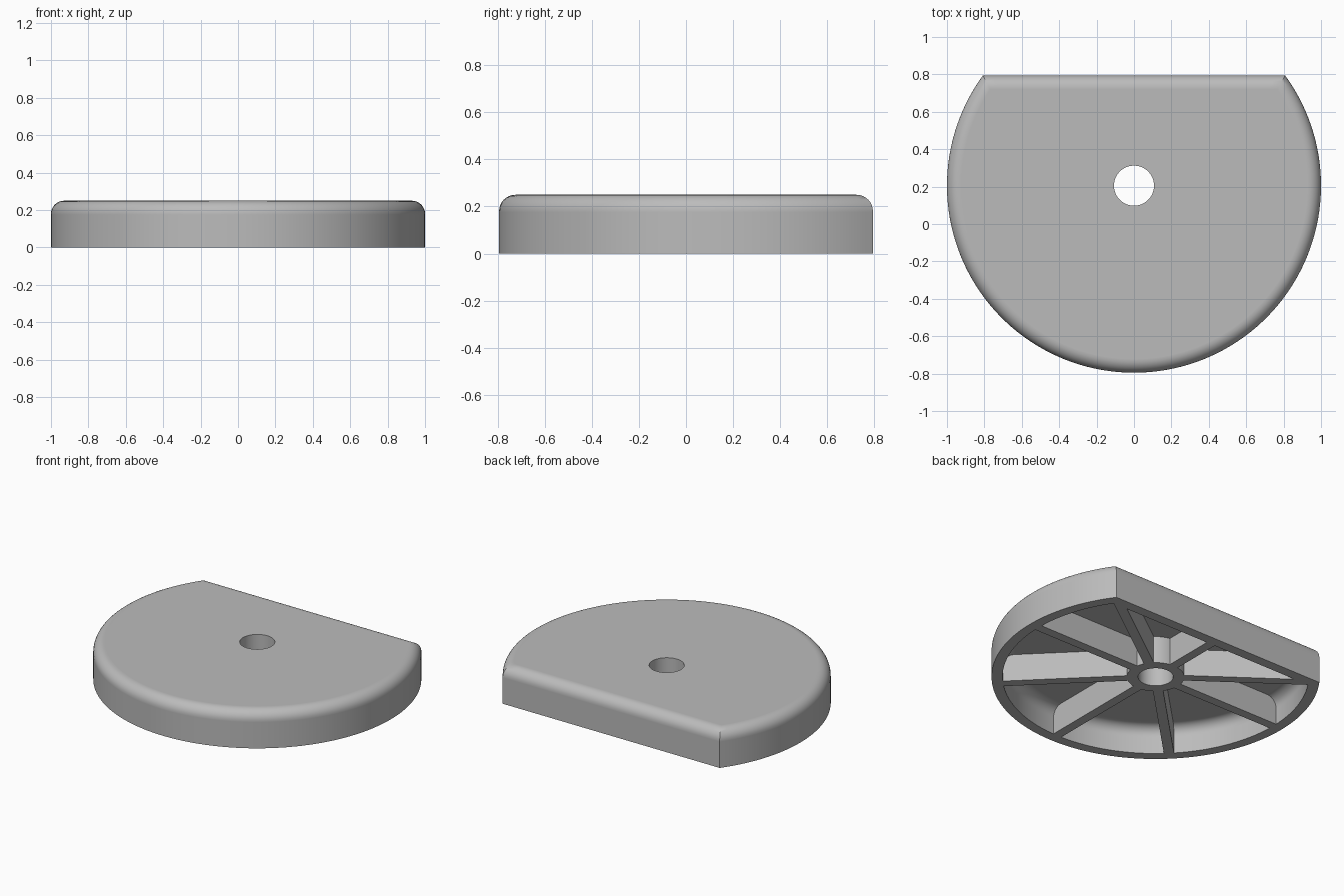
import bpy, bmesh
from math import sin, cos, asin, atan2, pi, radians
from mathutils import Matrix, Vector

cube = bpy.data.objects.get("Cube")
if cube:
    bpy.data.objects.remove(cube, do_unlink=True)

CENTRE = Vector((0, 0.205, 0))   # axis of the bore
RADIUS, FLAT = 1.0, 0.59         # round edge and distance to the flat back
HEIGHT, WALL, FILLET = 0.25, 0.067, 0.07
FLOOR = HEIGHT - WALL
BORE, HUB = 0.107, 0.175
ARC, CHORD, STEPS = 104, 32, 8

grey = bpy.data.materials.new("mid grey")
grey.use_nodes = True
grey.diffuse_color = (0.5, 0.5, 0.5, 1)
grey.node_tree.nodes["Principled BSDF"].inputs["Base Color"].default_value = (0.5, 0.5, 0.5, 1)


def finish(name, bm):
    bmesh.ops.recalc_face_normals(bm, faces=bm.faces)
    mesh = bpy.data.meshes.new(name)
    bm.to_mesh(mesh)
    bm.free()
    mesh.materials.append(grey)
    obj = bpy.data.objects.new(name, mesh)
    bpy.context.collection.objects.link(obj)
    return obj


def outline(inset, z):
    """Circle with a straight back, moved inwards by inset."""
    r, c = RADIUS - inset, FLAT - inset
    a = asin(c / r)
    x = r * cos(a)
    pts = [Vector((x - 2 * x * i / CHORD, c, z)) for i in range(CHORD)]
    for i in range(ARC):
        t = pi - a + (pi + 2 * a) * i / ARC
        pts.append(Vector((r * cos(t), r * sin(t), z)))
    return pts


def circle(r, z):
    """Ring whose points line up with the outline points."""
    angles = [atan2(p.y, p.x) for p in outline(0, 0)]
    return [Vector((r * cos(t), r * sin(t), z)) for t in angles]


def fillet(inset, top):
    """Rounded edge from the upright wall to the level face, with holding rings."""
    rings = [outline(inset, top - FILLET - 0.004)]
    for i in range(STEPS + 1):
        t = pi / 2 * i / STEPS
        rings.append(outline(inset + FILLET * (1 - cos(t)), top - FILLET * (1 - sin(t))))
    return rings + [outline(inset + FILLET + 0.004, top)]


# Hollow shell with hub and bore, as one closed loop of rings
rings = [circle(BORE, HEIGHT), circle(BORE, 0), circle(HUB, 0), circle(HUB, FLOOR)]
rings += fillet(WALL, FLOOR)[::-1]
rings += [outline(WALL, 0), outline(0, 0)]
rings += fillet(0, HEIGHT)
bm = bmesh.new()
loops = [[bm.verts.new(p + CENTRE) for p in ring] for ring in rings]
n = ARC + CHORD
for k, low in enumerate(loops):
    high = loops[(k + 1) % len(loops)]
    for i in range(n):
        j = (i + 1) % n
        bm.faces.new((low[i], low[j], high[j], high[i]))
shell = finish("shell", bm)
bpy.ops.object.select_all(action='DESELECT')
shell.select_set(True)
bpy.context.view_layer.objects.active = shell
bpy.ops.object.shade_smooth_by_angle(angle=radians(30))

# Ribs from the hub to the wall, two of them into the back corners
for degrees in (0, 36, 90, 144, 180, 225, 270, 315):
    end = (FLAT if degrees == 90 else RADIUS) - WALL + 0.006
    start, top = HUB - 0.01, FLOOR + 0.006
    bm = bmesh.new()
    bmesh.ops.create_cube(bm, size=1, matrix=(
        Matrix.Translation(CENTRE) @ Matrix.Rotation(radians(degrees), 4, 'Z')
        @ Matrix.Translation(((start + end) / 2, 0, top / 2))
        @ Matrix.Diagonal((end - start, 0.062, top, 1))))
    finish("rib", bm)
